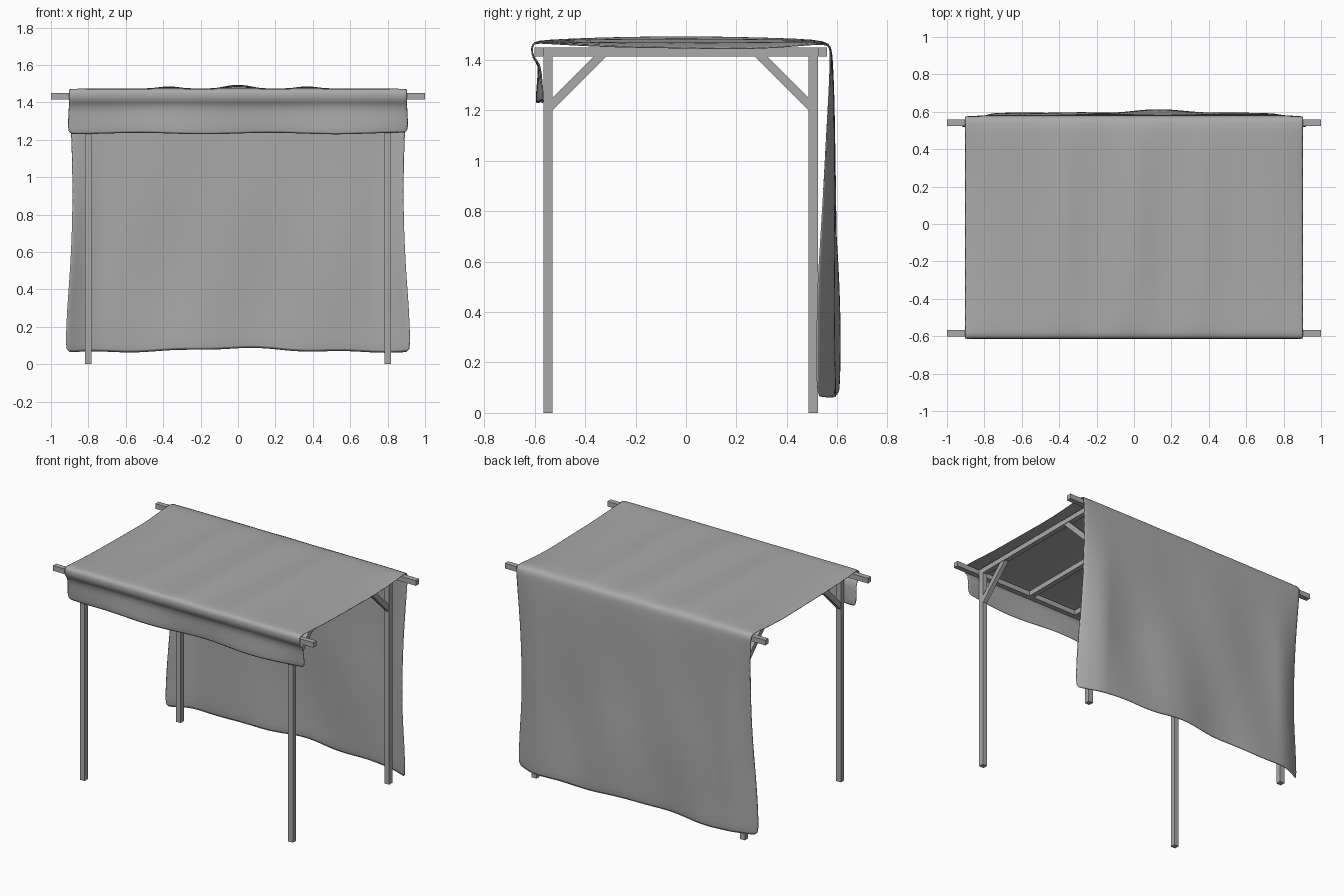
import bpy, bmesh, math
from mathutils import Vector

cube = bpy.data.objects.get("Cube")
if cube:
    bpy.data.objects.remove(cube, do_unlink=True)


def material(name, rgb):
    m = bpy.data.materials.new(name)
    m.use_nodes = True
    m.diffuse_color = (*rgb, 1)
    m.node_tree.nodes["Principled BSDF"].inputs["Base Color"].default_value = (*rgb, 1)
    return m


grey = material("plain grey", (0.4, 0.4, 0.4))


def finish(name, bm):
    mesh = bpy.data.meshes.new(name)
    bm.to_mesh(mesh)
    bm.free()
    mesh.materials.append(grey)
    obj = bpy.data.objects.new(name, mesh)
    bpy.context.collection.objects.link(obj)
    return obj


def box(name, lo, hi):
    bm = bmesh.new()
    bmesh.ops.create_cube(bm, size=1)
    lo, hi = Vector(lo), Vector(hi)
    for v in bm.verts:
        v.co = (lo + hi) / 2 + v.co * (hi - lo)
    return finish(name, bm)


def prism(name, outline, x, width):
    """Extrude a (y, z) outline along x."""
    bm = bmesh.new()
    face = bm.faces.new([bm.verts.new((x - width / 2, y, z)) for y, z in outline])
    ext = bmesh.ops.extrude_face_region(bm, geom=[face])["geom"]
    bmesh.ops.translate(bm, vec=(width, 0, 0),
                        verts=[e for e in ext if isinstance(e, bmesh.types.BMVert)])
    bmesh.ops.recalc_face_normals(bm, faces=bm.faces)
    return finish(name, bm)


LOW, HIGH = 1.415, 1.45      # bottom and top of the roof timbers
FRONT, BACK = -0.548, 0.505  # post centres
HALF = 0.018

# Posts, side beams and corner braces
for side, x in (("right", -0.8), ("left", 0.8)):
    for end, y, d in (("front", FRONT, 1), ("back", BACK, -1)):
        box(f"{end}_{side}_post", (x - HALF, y - HALF, 0), (x + HALF, y + HALF, LOW))
        s = y + d * HALF
        prism(f"{end}_{side}_brace",
              [(s, 1.2), (s, 1.25), (s + d * 0.165, LOW), (s + d * 0.215, LOW)], x, 0.03)
    box(f"{side}_side_beam", (x - HALF, FRONT - HALF, LOW), (x + HALF, BACK + HALF, HIGH))

# Long rails and inner rafters
box("front_rail", (-1, -0.602, LOW), (1, -0.566, HIGH))
box("back_rail", (-1, 0.523, LOW), (1, 0.559, HIGH))
for i, x in enumerate((-0.38, 0, 0.38)):
    box(f"rafter_{i + 1}", (x - HALF, FRONT - HALF, LOW), (x + HALF, BACK + HALF, HIGH))

# Cloth: valance, roof and back drop in one sheet
profile = [(-0.588, 1.23), (-0.587, 1.31), (-0.583, 1.385), (-0.612, 1.405), (-0.617, 1.45),
           (-0.607, 1.474), (-0.56, 1.475), (-0.4, 1.472), (-0.25, 1.47), (0, 1.47),
           (0.25, 1.47), (0.45, 1.474), (0.555, 1.474), (0.578, 1.455), (0.581, 1.4)]
DROPS = 12
profile += [(0.583, 1.4 - 1.335 * i / DROPS) for i in range(1, DROPS + 1)]
COLS = 40


def bump(x, c, w):
    return math.exp(-((x - c) / w) ** 2)


def drape(u, y, z):
    x = 0.905 * u
    edge = max(0, (abs(u) - 0.8) / 0.2) ** 1.5
    if y > 0.57:      # back drop: folds grow downwards, sides curl in
        t = (1.46 - z) / 1.4
        x *= 1 - 0.02 * math.sin(math.pi * min(1, t * 1.2)) + 0.025 * t ** 3
        fold = (0.6 * math.sin(6.5 * x + 2.2 * z) + 0.4 * math.sin(11 * x - 3 * z + 1)
                + 0.3 * math.sin(5 * z + 3 * x))
        y += min(1, 1.6 * t) * (0.012 + 0.015 * fold) * (1 - edge)
        y -= 0.062 * edge * min(1, 1.4 * t)
        z += t ** 4 * (0.016 * bump(x, 0, 0.3) - 0.006 * abs(u) + 0.004 * math.sin(14 * x))
    elif z > 1.46 and y > -0.6:   # roof: crests over the rafters, drooping sides
        s = max(0, math.sin(math.pi * (y + 0.6) / 1.17)) ** 0.7
        z += s * (0.027 * bump(x, 0, 0.1) + 0.017 * (bump(x, 0.37, 0.09) + bump(x, -0.37, 0.09)))
        z -= 0.03 * s * edge * (1 if y > 0 else 0.6)
    elif z < 1.4:     # front valance
        t = (1.4 - z) / 0.17
        x *= 1 + 0.01 * t
        y += t * 0.01 * math.sin(7 * x + 1) + 0.012 * t * edge
        z += t * 0.004 * math.sin(9 * x)
    return x, y, z


bm = bmesh.new()
rows = [[bm.verts.new(drape(2 * i / COLS - 1, y, z)) for i in range(COLS + 1)]
        for y, z in profile]
for a, b in zip(rows, rows[1:]):
    for i in range(COLS):
        bm.faces.new((a[i], a[i + 1], b[i + 1], b[i])).smooth = True
cloth = finish("cloth_cover", bm)
solid = cloth.modifiers.new("thickness", "SOLIDIFY")
solid.thickness = 0.008
solid.offset = -1
sub = cloth.modifiers.new("smooth", "SUBSURF")
sub.levels = sub.render_levels = 1
